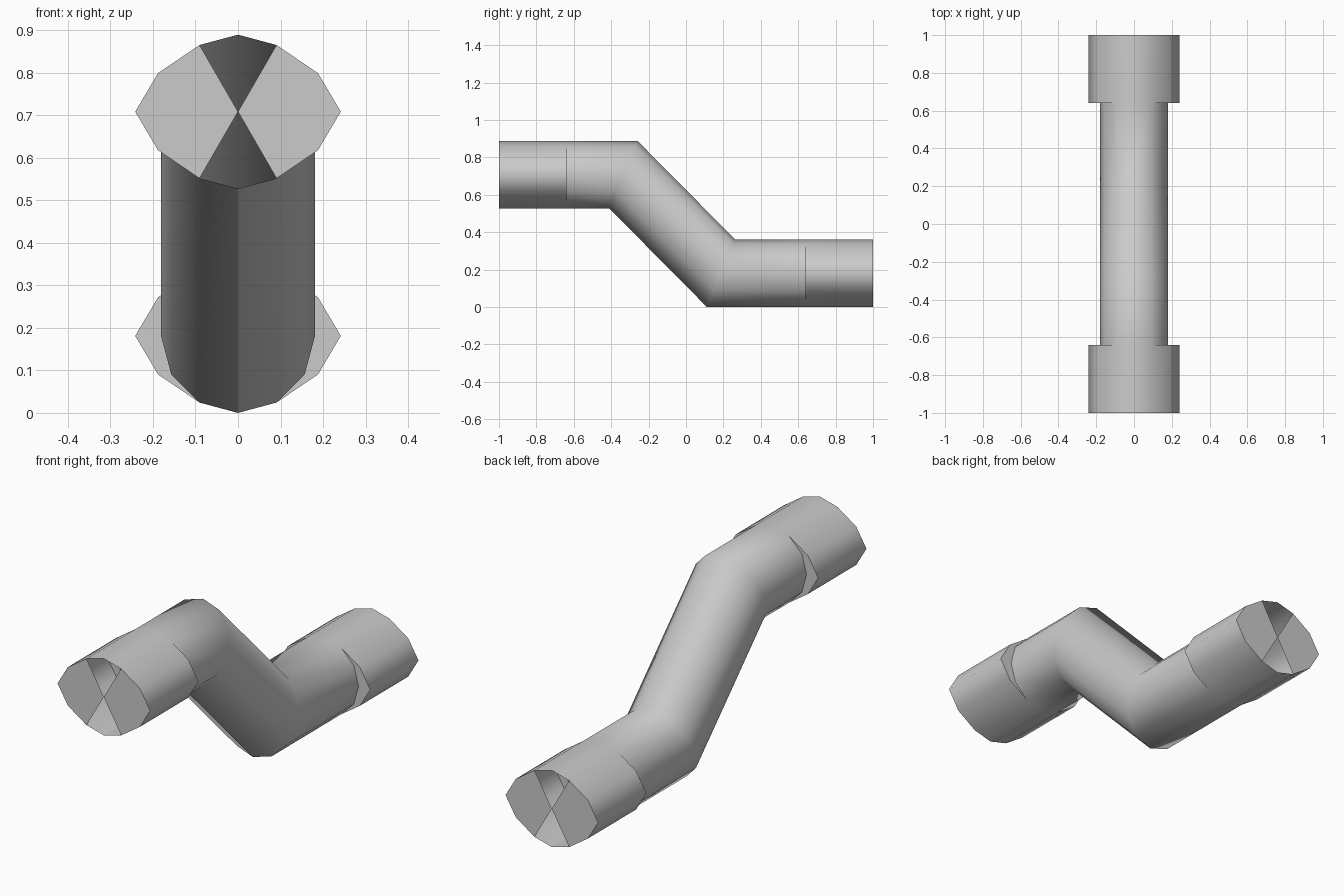
import bpy, bmesh
from math import sin, cos, tan, pi

cube = bpy.data.objects.get("Cube")
if cube:
    bpy.data.objects.remove(cube)

SIDES, R = 12, 0.181
LOW, HIGH = R, 0.708          # heights of the two pipe axes
BEND_FRONT, BEND_BACK = -0.335, 0.187
MITRE = tan(pi / 8)           # both elbows turn by 45 degrees

grey = bpy.data.materials.new("light grey")
grey.use_nodes = True
grey.diffuse_color = (0.6, 0.6, 0.6, 1)
grey.node_tree.nodes["Principled BSDF"].inputs["Base Color"].default_value = (0.6, 0.6, 0.6, 1)

bm = bmesh.new()


def ring(y, z, wide=False, slope=0.0):
    """Twelve-sided section; wide ones bulge sideways, sloped ones are mitred."""
    verts = []
    for i in range(SIDES):
        a = 2 * pi * i / SIDES
        x, h = R * sin(a), R * cos(a)
        if wide and abs(x) > 0.6 * R:
            x *= 1.2 if abs(h) > 0.1 * R else 1.335
        verts.append(bm.verts.new((x, y + slope * h, z + h)))
    return verts


# Front collar, straight, two elbows, straight, back collar
rings = [
    ring(-1, HIGH, True), ring(-0.64, HIGH, True), ring(-0.64, HIGH),
    ring(BEND_FRONT, HIGH, slope=MITRE), ring(BEND_BACK, LOW, slope=MITRE),
    ring(0.64, LOW), ring(0.64, LOW, True), ring(1, LOW, True),
]
for a, b in zip(rings, rings[1:]):
    for i in range(SIDES):
        j = (i + 1) % SIDES
        bm.faces.new((a[i], a[j], b[j], b[i]))

# End plates: fans at the left and right, with open wedges above and below
for section, y, z in ((rings[0], -1, HIGH), (rings[-1], 1, LOW)):
    hub = bm.verts.new((0, y, z))
    for i in range(SIDES):
        j = (i + 1) % SIDES
        if i % 6 not in (0, 5):
            tri = (hub, section[i], section[j])
            bm.faces.new(tri if y > 0 else tri[::-1])

# Weld the collars to the pipe where their sections meet
bmesh.ops.remove_doubles(bm, verts=bm.verts, dist=0.0005)
bm.normal_update()


def is_flat(face):
    return abs(face.normal.y) > 0.99


# Smooth walls, flat end plates and steps, and a sharp seam underneath
for f in bm.faces:
    f.smooth = not is_flat(f)
for e in bm.edges:
    seam = all(abs(v.co.x) < 0.001 for v in e.verts) and all(
        f.normal.z < 0 for f in e.link_faces)
    if seam or any(is_flat(f) for f in e.link_faces):
        e.smooth = False

mesh = bpy.data.meshes.new("bent_pipe")
bm.to_mesh(mesh)
bm.free()
mesh.materials.append(grey)
pipe = bpy.data.objects.new("bent_pipe", mesh)
bpy.context.collection.objects.link(pipe)
